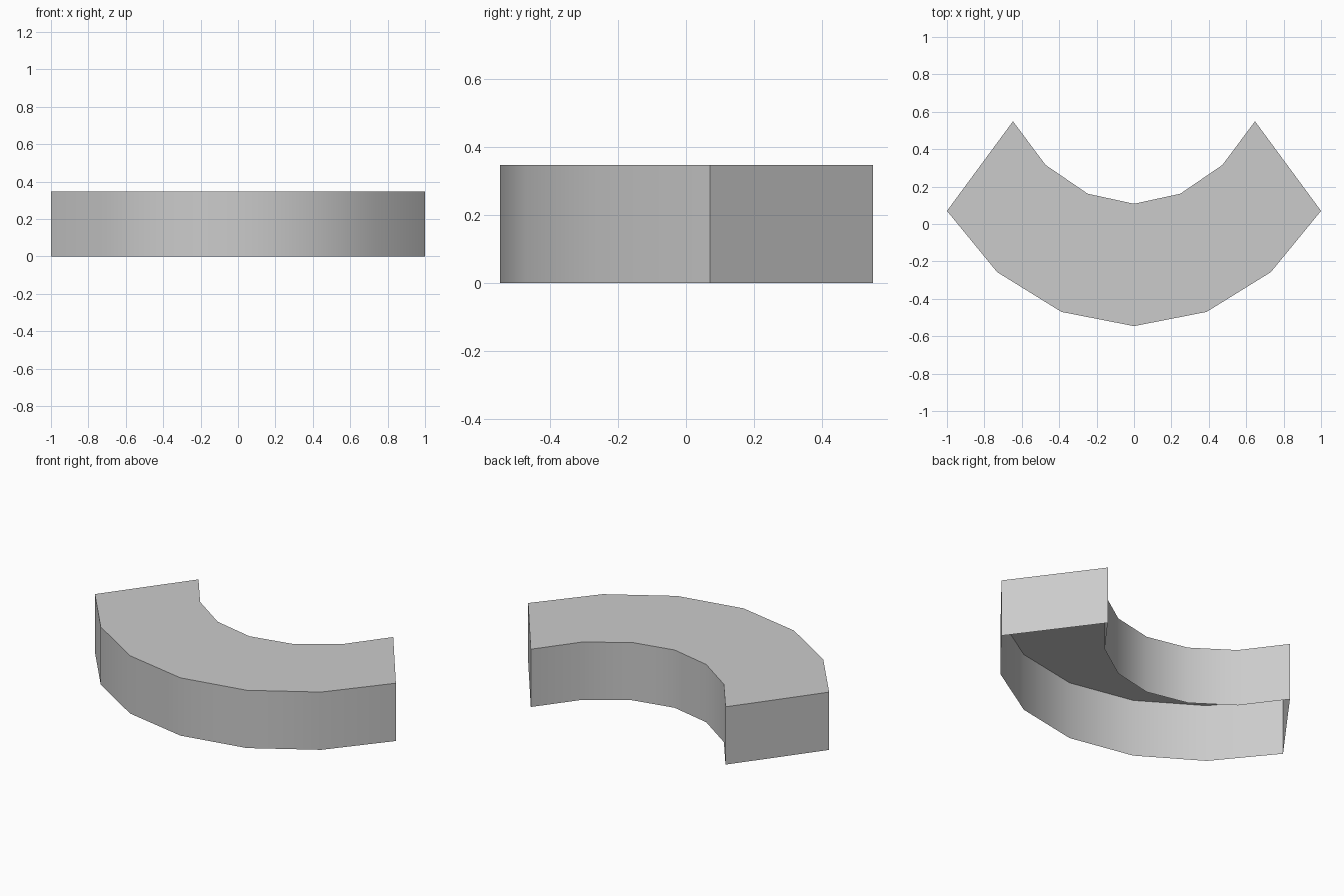
import bpy, bmesh, math

cube = bpy.data.objects.get("Cube")
if cube:
    bpy.data.objects.remove(cube, do_unlink=True)

HEIGHT = 0.347
# Half profiles from the middle out to the left end
OUTER = [(0, -0.546), (0.388, -0.47), (0.732, -0.257), (1.0, 0.07)]
INNER = [(0, 0.108), (0.248, 0.162), (0.473, 0.316), (0.647, 0.549)]


def mirrored(half):
    return [(-x, y) for x, y in reversed(half[1:])] + half


def make_material(name, color):
    mat = bpy.data.materials.new(name)
    mat.use_nodes = True
    mat.diffuse_color = color
    mat.node_tree.nodes["Principled BSDF"].inputs["Base Color"].default_value = color
    return mat


# Curved block: a top and four sides, open underneath
bm = bmesh.new()


def ring(points, z):
    return [bm.verts.new((x, y, z)) for x, y in points]


outer, inner = mirrored(OUTER), mirrored(INNER)
outer_low, outer_top = ring(outer, 0), ring(outer, HEIGHT)
inner_low, inner_top = ring(inner, 0), ring(inner, HEIGHT)


def strip(a, b):
    for i in range(len(a) - 1):
        bm.faces.new((a[i], a[i + 1], b[i + 1], b[i]))


strip(outer_low, outer_top)   # front wall
strip(outer_top, inner_top)   # top
strip(inner_top, inner_low)   # back wall
bm.faces.new((outer_low[0], outer_top[0], inner_top[0], inner_low[0]))
bm.faces.new((inner_low[-1], inner_top[-1], outer_top[-1], outer_low[-1]))

mesh = bpy.data.meshes.new("curved_block")
bm.to_mesh(mesh)
bm.free()
block = bpy.data.objects.new("curved_block", mesh)
bpy.context.collection.objects.link(block)
mesh.materials.append(make_material("light_grey", (0.6, 0.6, 0.6, 1)))

# Smooth curved walls with crisp rims and ends
bpy.ops.object.select_all(action='DESELECT')
block.select_set(True)
bpy.context.view_layer.objects.active = block
bpy.ops.object.shade_smooth_by_angle(angle=math.radians(40))
